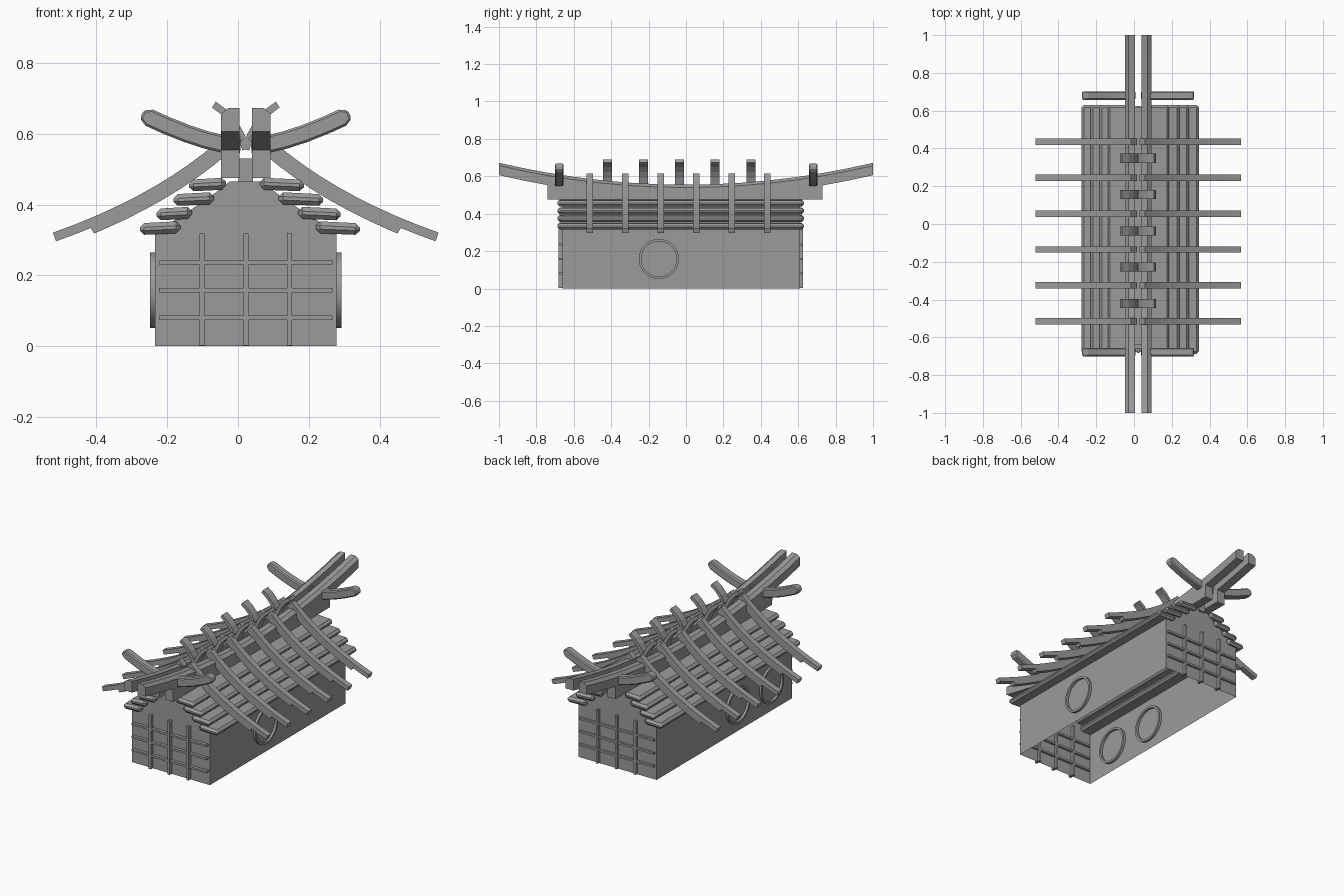
import bpy, bmesh, math
from mathutils import Vector

if "Cube" in bpy.data.objects:
    bpy.data.objects.remove(bpy.data.objects["Cube"])

grey = bpy.data.materials.new("weathered_grey")
grey.use_nodes = True
colour = (0.33, 0.33, 0.33, 1)
grey.diffuse_color = colour
grey.node_tree.nodes["Principled BSDF"].inputs["Base Color"].default_value = colour

MID = 0.022                      # centre plane of the building
SIDES = (("right", -1), ("left", 1))


def loft(name, rings, caps=True, closed=True, bevel=0):
    """Join rings of equal length into a skin, with optional end caps."""
    bm = bmesh.new()
    rows = [[bm.verts.new(p) for p in ring] for ring in rings]
    n = len(rows[0])
    for a, b in zip(rows, rows[1:]):
        for i in range(n if closed else n - 1):
            j = (i + 1) % n
            bm.faces.new((a[i], a[j], b[j], b[i]))
    if caps:
        bm.faces.new(rows[0][::-1])
        bm.faces.new(rows[-1])
    bmesh.ops.recalc_face_normals(bm, faces=bm.faces)
    mesh = bpy.data.meshes.new(name)
    bm.to_mesh(mesh)
    bm.free()
    mesh.materials.append(grey)
    obj = bpy.data.objects.new(name, mesh)
    bpy.context.collection.objects.link(obj)
    if bevel:
        mod = obj.modifiers.new("Bevel", "BEVEL")
        mod.width, mod.segments = bevel, 1
    return obj


def box(name, x, y, z, bevel=0):
    ring = lambda yy: [(x[0], yy, z[0]), (x[1], yy, z[0]), (x[1], yy, z[1]), (x[0], yy, z[1])]
    return loft(name, [ring(y[0]), ring(y[1])], bevel=bevel)


def bent_bar(name, side, ctrl, y, width, top, under, ts, bevel=0):
    """Bar along a quadratic curve given as (distance from MID, z)."""
    p0, p1, p2 = (Vector(p) for p in ctrl)
    rings = []
    for k, t in enumerate(ts):
        c = p0 * (1 - t) ** 2 + p1 * 2 * t * (1 - t) + p2 * t * t
        d = ((p1 - p0) * (1 - t) + (p2 - p1) * t).normalized()
        n = Vector((-d.y, d.x))
        hi, lo = c + n * top(k), c - n * under(k)
        rings.append([(MID + side * p.x, y + s * width / 2, p.y)
                      for p, s in ((hi, -1), (hi, 1), (lo, 1), (lo, -1))])
    return loft(name, rings, bevel=bevel)


# Hall: open-bottomed shell with a gabled top
half = [(0.256, 0), (0.256, 0.32), (0.155, 0.385), (0.09, 0.43), (0.045, 0.465)]
outline = [(MID - x, z) for x, z in half] + [(MID + x, z) for x, z in reversed(half)]
FRONT, BACK = -0.66, 0.61
loft("hall_walls", [[(x, y, z) for x, z in outline] for y in (FRONT, BACK)], closed=False)

# Lattice bars on both gable ends
for end, y in (("front", FRONT), ("back", BACK)):
    for i in (-1, 0, 1):
        x = MID + i * 0.124
        box(f"{end}_lattice_post", (x - 0.007, x + 0.007), (y - 0.022, y + 0.016), (0.002, 0.32))
        z = 0.158 + i * 0.078
        box(f"{end}_lattice_rail", (MID - 0.245, MID + 0.245), (y - 0.018, y + 0.013),
            (z - 0.006, z + 0.006))

# Round window frames
for side, y in ((1, -0.145), (-1, -0.145), (-1, -0.46)):
    section = [(0.094, 0.242), (0.107, 0.242), (0.107, 0.27), (0.094, 0.27)]
    rings = []
    for k in range(41):
        a = math.tau * k / 40
        rings.append([(MID + side * x, y + r * math.cos(a), 0.158 + r * math.sin(a))
                      for r, x in section])
    frame = loft("round_window_frame", rings, caps=False)
    bm = bmesh.new()
    bm.from_mesh(frame.data)
    bmesh.ops.remove_doubles(bm, verts=bm.verts, dist=0.0001)
    bmesh.ops.recalc_face_normals(bm, faces=bm.faces)
    bm.to_mesh(frame.data)
    bm.free()
    bpy.context.view_layer.objects.active = frame
    frame.select_set(True)
    bpy.ops.object.shade_smooth_by_angle()
    frame.select_set(False)

# Overlapping roof planks, four steps on each slope
inner = {-1: (-0.034, -0.068, -0.13, -0.163), 1: (0.062, 0.115, 0.17, 0.22)}
outer = {-1: (-0.138, -0.182, -0.23, -0.277), 1: (0.186, 0.24, 0.29, 0.344)}
for label, side in SIDES:
    for row in range(4):
        a, b = inner[side][row], outer[side][row]
        z = 0.44 - row * 0.041
        ring = lambda y: [(a, y, z + 0.002), (b, y, z - 0.003), (b, y, z + 0.03), (a, y, z + 0.036)]
        loft(f"{label}_roof_plank", [ring(-0.687), ring(0.63)], bevel=0.012)

# Twin ridge beams sweeping up at both ends
ys = [-1, -0.87, -0.741, -0.74] + [-0.6 + 0.15 * i for i in range(9)] + [0.73, 0.731, 0.87, 1]
for label, side in SIDES:
    rings = []
    for y in ys:
        zt = 0.555 + 0.117 * y * y
        zb = 0.475 if -0.7405 < y < 0.7305 else zt - 0.066
        pts = [(0.018, zb), (0.07, zb), (0.07, zt - 0.015), (0.05, zt), (0.018, zt)]
        rings.append([(MID + side * x, y, z) for x, z in pts])
    loft(f"{label}_ridge_beam", rings)
box("ridge_core", (MID - 0.02, MID + 0.02), (-0.64, 0.62), (0.455, 0.53))

for label, side in SIDES:
    # Bowed rafters with a notched tip
    ts = [i / 10 for i in range(9)] + [0.84, 0.845, 0.92, 1]
    for i in range(6):
        bent_bar(f"{label}_rafter", side, ((0.022, 0.6), (0.212, 0.415), (0.537, 0.3)),
                 -0.515 + 0.19 * i, 0.034, lambda k: 0.022,
                 lambda k: 0.022 if k < 10 else 0.004, ts)
    # Upturned horns at the gable ends
    for y in (-0.678, 0.68):
        bent_bar(f"{label}_gable_horn", side, ((0.015, 0.565), (0.12, 0.57), (0.293, 0.655)),
                 y, 0.045, lambda k: 0.025 if k < 6 else 0.013,
                 lambda k: 0.025 if k < 6 else 0.013,
                 [0, 0.2, 0.4, 0.6, 0.8, 0.94, 1], bevel=0.006)
    # Small flared strips across the ridge
    for i in range(5):
        bent_bar(f"{label}_ridge_strip", side, ((0, 0.555), (0.02, 0.64), (0.09, 0.682)),
                 -0.42 + 0.192 * i, 0.048, lambda k: 0.01, lambda k: 0.01,
                 [0, 0.25, 0.5, 0.75, 1])
